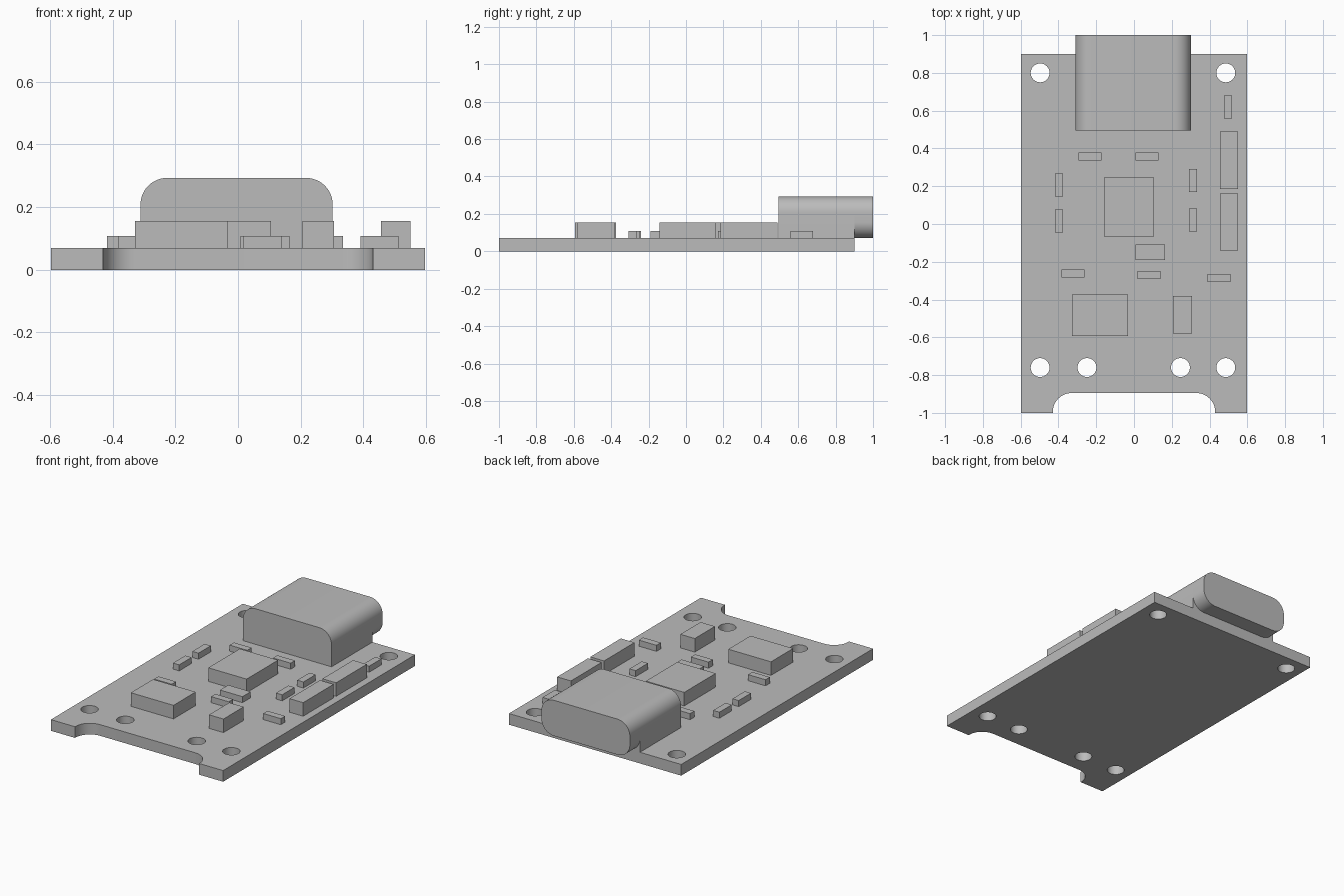
import bpy, bmesh, math
from mathutils import Matrix

cube = bpy.data.objects.get("Cube")
if cube:
    bpy.data.objects.remove(cube, do_unlink=True)

grey = bpy.data.materials.new("plain grey")
grey.use_nodes = True
color = (0.5, 0.5, 0.5, 1)
grey.diffuse_color = color
grey.node_tree.nodes["Principled BSDF"].inputs["Base Color"].default_value = color

BOARD_TOP = 0.07
CHIP_TOP = 0.155
SMALL_TOP = 0.108


def add_object(name, bm, smooth=False):
    bmesh.ops.recalc_face_normals(bm, faces=bm.faces)
    mesh = bpy.data.meshes.new(name)
    bm.to_mesh(mesh)
    bm.free()
    mesh.materials.append(grey)
    obj = bpy.data.objects.new(name, mesh)
    bpy.context.collection.objects.link(obj)
    if smooth:
        bpy.ops.object.select_all(action="DESELECT")
        obj.select_set(True)
        bpy.context.view_layer.objects.active = obj
        bpy.ops.object.shade_smooth_by_angle(angle=math.radians(30))
    return obj


def arc(cx, cy, r, start, end, steps=12):
    """Points along an arc, angles in degrees."""
    angles = [math.radians(start + (end - start) * i / steps) for i in range(steps + 1)]
    return [(cx + r * math.cos(a), cy + r * math.sin(a)) for a in angles]


def box(name, x, y, width, depth, top):
    """Block standing on the board, centred on x, y."""
    bm = bmesh.new()
    height = top - BOARD_TOP
    place = Matrix.Translation((x, y, BOARD_TOP + height / 2))
    bmesh.ops.create_cube(bm, size=1, matrix=place @ Matrix.Diagonal((width, depth, height, 1)))
    return add_object(name, bm)


def plate(name, loops, height):
    """Flat plate from an outline followed by hole loops."""
    curve = bpy.data.curves.new(name + "_outline", "CURVE")
    curve.dimensions = "2D"
    curve.fill_mode = "BOTH"
    curve.extrude = height / 2
    for loop in loops:
        spline = curve.splines.new("POLY")
        spline.points.add(len(loop) - 1)
        for point, (x, y) in zip(spline.points, loop):
            point.co = (x, y, 0, 1)
        spline.use_cyclic_u = True
    helper = bpy.data.objects.new(name + "_outline", curve)
    bpy.context.collection.objects.link(helper)
    bpy.context.view_layer.update()
    source = bpy.data.meshes.new_from_object(
        helper.evaluated_get(bpy.context.evaluated_depsgraph_get()))
    bpy.data.objects.remove(helper, do_unlink=True)
    bm = bmesh.new()
    bm.from_mesh(source)
    bpy.data.meshes.remove(source)
    bmesh.ops.remove_doubles(bm, verts=bm.verts, dist=0.0001)
    bmesh.ops.translate(bm, verts=bm.verts, vec=(0, 0, height / 2))
    return add_object(name, bm, True)


def prism(name, profile, y_start, y_end):
    """Extrude an x-z profile along y."""
    bm = bmesh.new()
    face = bm.faces.new([bm.verts.new((x, y_start, z)) for x, z in profile])
    grown = bmesh.ops.extrude_face_region(bm, geom=[face], use_keep_orig=True)
    moved = [v for v in grown["geom"] if isinstance(v, bmesh.types.BMVert)]
    bmesh.ops.translate(bm, verts=moved, vec=(0, y_end - y_start, 0))
    return add_object(name, bm, True)


# Circuit board with a rounded notch in the front edge and six mounting holes
half, front, back = 0.597, -1, 0.9
notch, notch_y, r = 0.43, -0.895, 0.1
outline = [(-half, back), (-half, front), (-notch, front)]
outline += arc(-notch + r, notch_y - r, r, 180, 90)
outline += arc(notch - r, notch_y - r, r, 90, 0)
outline += [(notch, front), (half, front), (half, back)]
holes = [(x, -0.76) for x in (-0.497, -0.249, 0.246, 0.486)]
holes += [(x, 0.8) for x in (-0.497, 0.486)]
hole_loops = [arc(x, y, 0.05, 0, 360, 32)[:-1] for x, y in holes]
plate("circuit_board", [outline] + hole_loops, BOARD_TOP)

# Port connector: square foot over the board, fully rounded where it overhangs
left, right, low, high, r = -0.311, 0.302, BOARD_TOP, 0.293, 0.085
upper = arc(right - r, high - r, r, 0, 90) + arc(left + r, high - r, r, 90, 180)
lower = arc(left + r, low + r, r, 180, 270) + arc(right - r, low + r, r, 270, 360)
prism("connector_body", upper + [(left, low), (right, low)], 0.495, back)
prism("connector_mouth", upper + lower, back, 1)

# Tall chips
for name, x, y, width, depth in (
    ("main_chip", -0.027, 0.09, 0.266, 0.312),
    ("memory_chip", -0.18, -0.483, 0.296, 0.22),
    ("regulator_chip", 0.256, -0.481, 0.1, 0.2),
    ("edge_chip_back", 0.503, 0.337, 0.095, 0.304),
    ("edge_chip_front", 0.503, 0.01, 0.095, 0.302),
):
    box(name, x, y, width, depth, CHIP_TOP)

# Small surface parts lying along x, then along y
LONG, SHORT = 0.122, 0.043
across = [(-0.232, 0.357), (0.069, 0.357), (0.079, -0.27), (-0.322, -0.262), (0.451, -0.286)]
along = [(-0.397, 0.206), (-0.397, 0.015), (0.313, 0.231), (0.313, 0.021), (0.497, 0.619)]
for i, (x, y) in enumerate(across):
    box(f"resistor_{i}", x, y, LONG, SHORT, SMALL_TOP)
for i, (x, y) in enumerate(along):
    box(f"capacitor_{i}", x, y, SHORT, LONG, SMALL_TOP)
box("crystal", 0.086, -0.149, 0.156, 0.082, SMALL_TOP)
